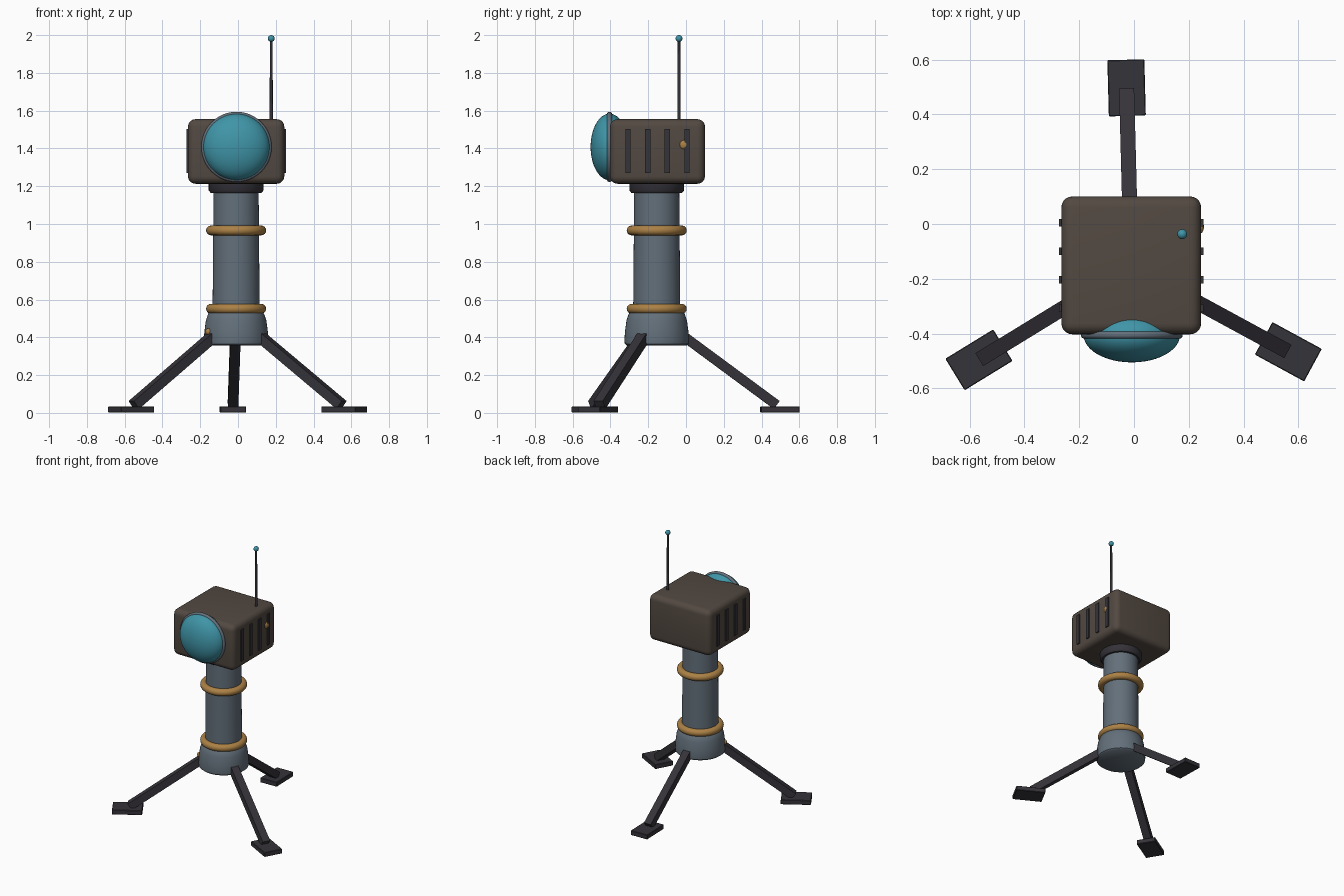
import bpy, bmesh, math
from mathutils import Vector, Matrix

if "Cube" in bpy.data.objects:
    bpy.data.objects.remove(bpy.data.objects["Cube"])

CX, CY = -0.01, -0.155   # axis of the column


def material(name, rgb):
    m = bpy.data.materials.new(name)
    m.diffuse_color = (*rgb, 1)
    m.use_nodes = True
    m.node_tree.nodes["Principled BSDF"].inputs["Base Color"].default_value = m.diffuse_color
    return m


BROWN = material("brown housing", (0.085, 0.066, 0.053))
GREY = material("steel grey", (0.125, 0.160, 0.195))
DARK = material("dark metal", (0.036, 0.033, 0.041))
GOLD = material("brass", (0.41, 0.22, 0.06))
TEAL = material("teal glass", (0.05, 0.30, 0.39))


def finish(name, bm, mat, matrix=None, smooth=True, angle=40):
    if matrix is not None:
        bm.transform(matrix)
    bmesh.ops.recalc_face_normals(bm, faces=bm.faces)
    me = bpy.data.meshes.new(name)
    bm.to_mesh(me)
    bm.free()
    me.materials.append(mat)
    ob = bpy.data.objects.new(name, me)
    bpy.context.collection.objects.link(ob)
    if smooth:
        bpy.context.view_layer.objects.active = ob
        ob.select_set(True)
        bpy.ops.object.shade_smooth_by_angle(angle=math.radians(angle))
        ob.select_set(False)
    return ob


def box(name, size, mat, matrix, bevel=0.0, segs=1):
    bm = bmesh.new()
    bmesh.ops.create_cube(bm, size=1)
    bm.transform(Matrix.Diagonal((*size, 1)))
    if bevel:
        bmesh.ops.bevel(bm, geom=bm.edges[:], offset=bevel, segments=segs,
                        profile=0.5, affect='EDGES')
    return finish(name, bm, mat, matrix, smooth=segs > 1)


def lathe(name, profile, mat, loc, n=48, closed=False, tilt=None):
    """Spin (radius, height) points about z."""
    bm = bmesh.new()
    vs = [bm.verts.new((r, 0, z)) for r, z in profile]
    es = [bm.edges.new(p) for p in zip(vs, vs[1:])]
    if closed:
        es.append(bm.edges.new((vs[-1], vs[0])))
    bmesh.ops.spin(bm, geom=vs + es, cent=(0, 0, 0), axis=(0, 0, 1),
                   angle=2 * math.pi, steps=n, use_merge=True)
    bmesh.ops.remove_doubles(bm, verts=bm.verts, dist=1e-5)
    m = Matrix.Translation(loc)
    if tilt is not None:
        m = m @ tilt
    return finish(name, bm, mat, m)


def ring(name, major, minor, mat, loc, tilt=None):
    pts = [(major + minor * math.cos(a * math.pi / 8), minor * math.sin(a * math.pi / 8))
           for a in range(16)]
    return lathe(name, pts, mat, loc, closed=True, tilt=tilt)


def ball(name, radii, mat, loc, u=32, v=20):
    bm = bmesh.new()
    bmesh.ops.create_uvsphere(bm, u_segments=u, v_segments=v, radius=1)
    return finish(name, bm, mat, Matrix.Translation(loc) @ Matrix.Diagonal((*radii, 1)))


# hub, column, collar
lathe("hub", [(0, .357), (.158, .357), (.169, .366), (.171, .385), (.168, .43), (.16, .49),
              (.148, .525), (.13, .545), (0, .545)], GREY, (CX, CY, 0))
lathe("column", [(0, .5), (.125, .5), (.119, 1.2), (0, 1.2)], GREY, (CX, CY, 0))
lathe("collar", [(0, 1.163), (.133, 1.163), (.145, 1.178), (.145, 1.23), (0, 1.23)],
      DARK, (CX, CY, 0))
for name, z in (("lower_band", .551), ("upper_band", .966)):
    ring(name, .133, .026, GOLD, (CX, CY, z))

# three legs with flat feet
for i in range(3):
    a = math.radians(91.5 + 120 * i)
    base = Matrix.Translation((CX, CY, 0)) @ Matrix.Rotation(a, 4, 'Z')
    p, q = Vector((.10, 0, .437)), Vector((.635, 0, .042))
    d = q - p
    tilt = Matrix.Rotation(math.atan2(-d.z, d.x), 4, 'Y')
    box(f"leg_{i + 1}", (d.length, .055, .052), DARK,
        base @ Matrix.Translation((p + q) / 2) @ tilt)
    box(f"foot_{i + 1}", (.205, .135, .034), DARK,
        base @ Matrix.Translation((.652, 0, .018)), bevel=.003)

# head housing
box("head_housing", (.51, .503, .342), BROWN,
    Matrix.Translation((CX, -.151, 1.384)), bevel=.04, segs=5)

# vent slats on both sides
for side, sx in (("right", 1), ("left", -1)):
    for k in range(4):
        box(f"{side}_vent_{k + 1}", (.02, .028, .232), DARK,
            Matrix.Translation((CX + sx * .253, -.307 + .104 * k, 1.386)))

# lens dome and rim
ball("lens", (.176, .1, .176), TEAL, (-.008, -.405, 1.408), 48, 32)
ring("lens_rim", .172, .014, GREY, (-.008, -.405, 1.408), Matrix.Rotation(math.pi / 2, 4, 'X'))

# small brass studs
ball("head_stud", (.012, .024, .024), GOLD, (.243, -.01, 1.42), 20, 12)
ball("hub_stud", (.018, .018, .018), GOLD, (-.155, -.232, .43), 20, 12)

# antenna
lathe("antenna_rod", [(0, 1.53), (.009, 1.53), (.007, 1.98), (0, 1.98)], DARK,
      (.176, -.037, 0), n=12)
ball("antenna_tip", (.018, .018, .018), TEAL, (.176, -.037, 1.982), 20, 12)
